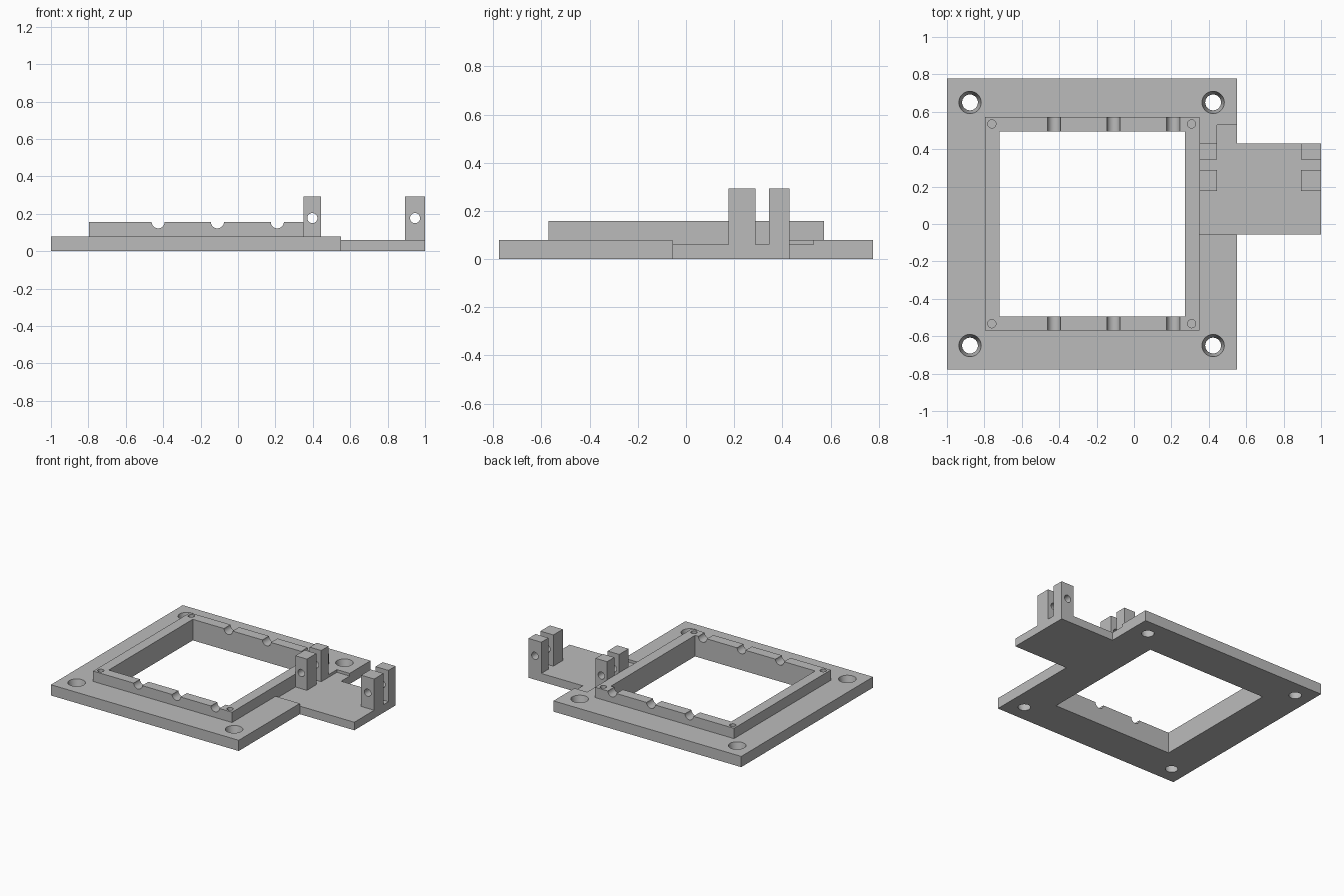
import bpy, bmesh, math
from mathutils import Matrix

cube = bpy.data.objects.get("Cube")
if cube:
    bpy.data.objects.remove(cube, do_unlink=True)

GREY = (0.5, 0.5, 0.5, 1)
grey = bpy.data.materials.new("plain grey")
grey.use_nodes = True
grey.diffuse_color = GREY
grey.node_tree.nodes["Principled BSDF"].inputs["Base Color"].default_value = GREY


def add_object(name, bm):
    bmesh.ops.recalc_face_normals(bm, faces=bm.faces)
    mesh = bpy.data.meshes.new(name)
    bm.to_mesh(mesh)
    bm.free()
    mesh.materials.append(grey)
    ob = bpy.data.objects.new(name, mesh)
    bpy.context.collection.objects.link(ob)
    return ob


def prism(name, outline, z0, z1):
    bm = bmesh.new()
    face = bm.faces.new([bm.verts.new((x, y, z0)) for x, y in outline])
    side = bmesh.ops.extrude_face_region(bm, geom=[face])["geom"]
    bmesh.ops.translate(bm, vec=(0, 0, z1 - z0),
                        verts=[v for v in side if isinstance(v, bmesh.types.BMVert)])
    return add_object(name, bm)


def box(name, x0, x1, y0, y1, z0, z1):
    return prism(name, [(x0, y0), (x1, y0), (x1, y1), (x0, y1)], z0, z1)


def cylinder(name, centre, r_low, r_high, length, axis="Z"):
    bm = bmesh.new()
    turn = Matrix.Rotation(math.pi / 2, 4, "X") if axis == "Y" else Matrix()
    bmesh.ops.create_cone(bm, cap_ends=True, segments=48, radius1=r_low, radius2=r_high,
                          depth=length, matrix=Matrix.Translation(centre) @ turn)
    return add_object(name, bm)


def cut(target, cutters):
    for c in cutters:
        c.hide_render = True
        c.hide_set(True)
        mod = target.modifiers.new(c.name, "BOOLEAN")
        mod.operation, mod.solver, mod.object = "DIFFERENCE", "EXACT", c
    # Bake the cuts and drop the helpers
    dg = bpy.context.evaluated_depsgraph_get()
    mesh = bpy.data.meshes.new_from_object(target.evaluated_get(dg))
    target.modifiers.clear()
    target.data = mesh
    for c in cutters:
        bpy.data.objects.remove(c, do_unlink=True)
    # Smooth only the curved walls
    bpy.ops.object.select_all(action="DESELECT")
    target.select_set(True)
    bpy.context.view_layer.objects.active = target
    bpy.ops.object.shade_smooth_by_angle(angle=math.radians(30))


BASE_TOP, STEP_TOP, RIM_TOP, POST_TOP = 0.08, 0.06, 0.157, 0.293
EDGE, HALF, TAB_LOW, TAB_HIGH = 0.55, 0.777, -0.057, 0.43


def opening():
    return box("opening_cutter", -0.72, 0.272, -0.495, 0.495, -1, 1)


# Base plate with side tab
base = prism("base_plate", [(-1, -HALF), (EDGE, -HALF), (EDGE, TAB_LOW), (1, TAB_LOW),
                            (1, TAB_HIGH), (EDGE, TAB_HIGH), (EDGE, HALF), (-1, HALF)],
             0, BASE_TOP)
# Lowered step running out over the tab
step = prism("step_cutter", [(0.35, TAB_LOW), (1.1, TAB_LOW), (1.1, 0.53), (0.445, 0.53),
                             (0.445, TAB_HIGH), (0.35, TAB_HIGH)], STEP_TOP, 0.5)
# Tapered corner screw holes
screws = [cylinder("screw_cutter", (x, y, BASE_TOP / 2), 0.042, 0.06, BASE_TOP + 0.002)
          for x in (-0.877, 0.423) for y in (-0.65, 0.65)]
cut(base, [step, opening()] + screws)

# Raised rim with rounded notches and blind pin holes
rim = box("raised_rim", -0.797, 0.35, -0.57, 0.572, BASE_TOP, RIM_TOP)
notches = [cylinder("notch_cutter", (x, 0, RIM_TOP), 0.035, 0.035, 2, "Y")
           for x in (-0.427, -0.11, 0.21)]
pins = [cylinder("pin_cutter", (x, y, RIM_TOP), 0.022, 0.022, 0.08)
        for x in (-0.76, 0.308) for y in (-0.533, 0.535)]
cut(rim, [opening()] + notches + pins)

# Two pairs of upright posts with pivot holes
for side, x0, x1 in (("inner", 0.35, 0.445), ("outer", 0.893, 1)):
    for place, y0, y1 in (("front", 0.177, 0.288), ("back", 0.345, TAB_HIGH)):
        post = box(f"{side}_{place}_post", x0, x1, y0, y1, STEP_TOP, POST_TOP)
        cut(post, [cylinder("pivot_cutter", ((x0 + x1) / 2, 0.3, 0.177),
                            0.027, 0.027, 1, "Y")])
